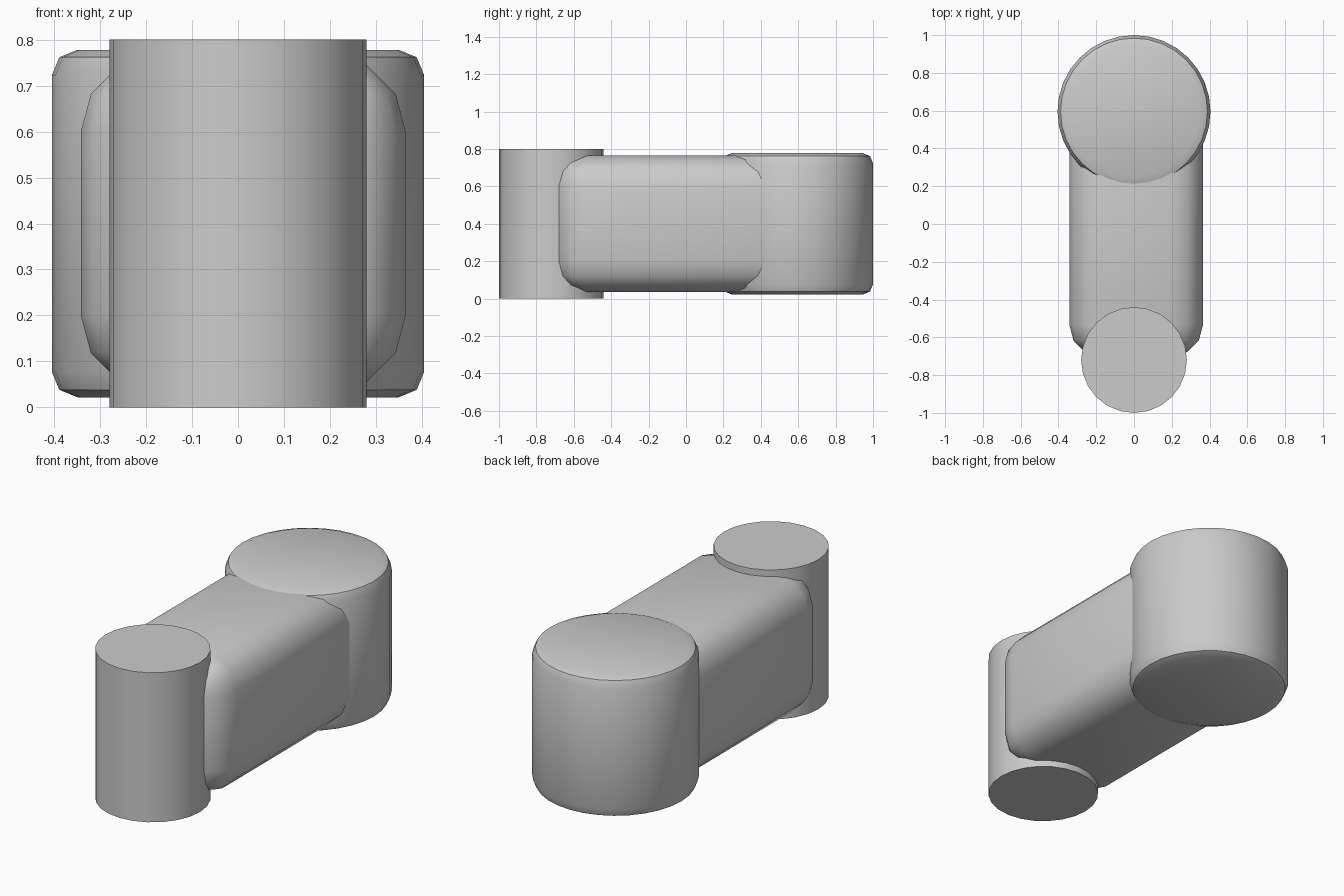
import bpy
import math

if "Cube" in bpy.data.objects:
    bpy.data.objects.remove(bpy.data.objects["Cube"], do_unlink=True)

# One plain grey for the whole model
grey = bpy.data.materials.new("plain_grey")
grey.use_nodes = True
colour = (0.6, 0.6, 0.6, 1)
grey.diffuse_color = colour
grey.node_tree.nodes["Principled BSDF"].inputs["Base Color"].default_value = colour


def finish(obj, name, bevel=0, segments=1):
    """Name, colour, bevel and smooth the active part."""
    obj.name = name
    obj.data.materials.append(grey)
    bpy.ops.object.transform_apply(location=False, rotation=False, scale=True)
    if bevel:
        mod = obj.modifiers.new("rounded_edges", 'BEVEL')
        mod.width = bevel
        mod.segments = segments
        mod.limit_method = 'ANGLE'
        bpy.ops.object.modifier_apply(modifier=mod.name)
    bpy.ops.object.shade_smooth_by_angle(angle=math.radians(29))


def cylinder(name, y, radius, z0, z1, sides, **bevel):
    bpy.ops.mesh.primitive_cylinder_add(
        vertices=sides, radius=radius, depth=z1 - z0, location=(0, y, (z0 + z1) / 2))
    finish(bpy.context.object, name, **bevel)


def box(name, low, high, **bevel):
    centre = [(a + b) / 2 for a, b in zip(low, high)]
    bpy.ops.mesh.primitive_cube_add(size=1, location=centre)
    bpy.context.object.scale = [b - a for a, b in zip(low, high)]
    finish(bpy.context.object, name, **bevel)


# Slim upright pin at the front, wide rounded hub at the back, arm between
cylinder("front_pin", -0.72, 0.28, 0, 0.8, 24)
cylinder("rear_hub", 0.595, 0.405, 0.022, 0.778, 32, bevel=0.055, segments=2)
box("link_arm", (-0.342, -0.7, 0.035), (0.365, 0.65, 0.765), bevel=0.165, segments=3)
